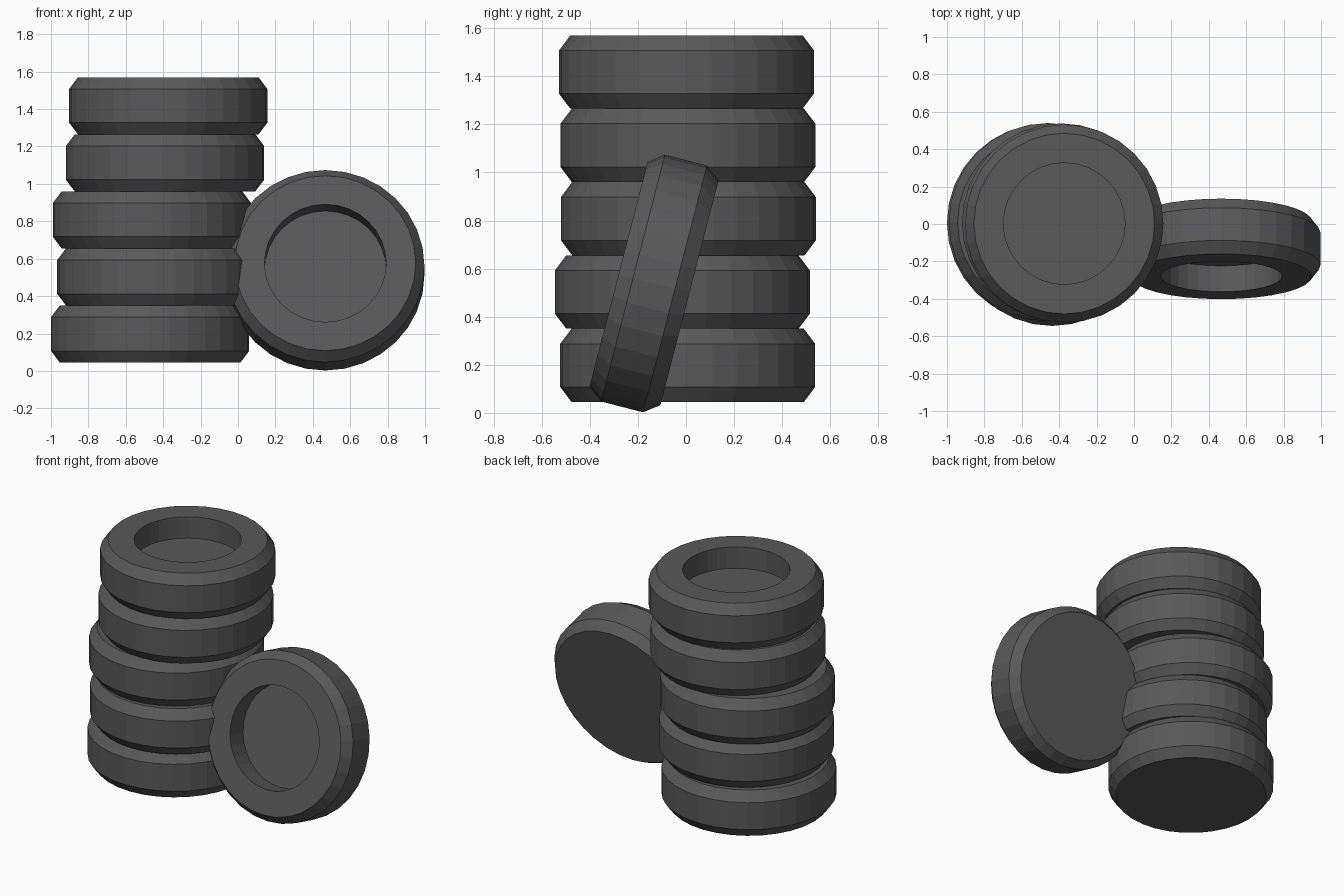
import bpy, bmesh
from math import cos, sin, pi, radians

cube = bpy.data.objects.get("Cube")
if cube:
    bpy.data.objects.remove(cube)

SIDES = 32
HALF = 0.1525       # half the tyre width
# Radius and height of each ring, from the back face over the tread to the hub floor
PROFILE = [(0.483, -HALF), (0.53, -0.09), (0.53, 0.09), (0.483, HALF),
           (0.325, HALF), (0.325, 0.01)]

rubber = bpy.data.materials.new("dark grey rubber")
rubber.use_nodes = True
colour = (0.1, 0.1, 0.102, 1)
rubber.diffuse_color = colour
rubber.node_tree.nodes["Principled BSDF"].inputs["Base Color"].default_value = colour


def tyre_mesh():
    """Spin the profile into a closed, flat-shaded tyre with a recessed hub."""
    bm = bmesh.new()
    rings = [[bm.verts.new((r * cos(2 * pi * i / SIDES), r * sin(2 * pi * i / SIDES), z))
              for i in range(SIDES)] for r, z in PROFILE]
    for low, high in zip(rings, rings[1:]):
        for i in range(SIDES):
            j = (i + 1) % SIDES
            bm.faces.new((low[i], low[j], high[j], high[i]))
    bm.faces.new(rings[0][::-1])
    bm.faces.new(rings[-1])
    bmesh.ops.recalc_face_normals(bm, faces=bm.faces)
    mesh = bpy.data.meshes.new("tyre")
    bm.to_mesh(mesh)
    bm.free()
    mesh.materials.append(rubber)
    return mesh


mesh = tyre_mesh()


def add_tyre(name, location, tilt=0):
    ob = bpy.data.objects.new(name, mesh)
    ob.location = location
    ob.rotation_euler.x = tilt
    bpy.context.collection.objects.link(ob)


# Uneven stack, bottom to top
offsets = [(-0.47, 0.007), (-0.437, -0.015), (-0.46, 0.01), (-0.39, 0.008), (-0.373, 0.002)]
for n, (x, y) in enumerate(offsets):
    add_tyre(f"stacked_tyre_{n + 1}", (x, y, 0.045 + HALF * (2 * n + 1)))

# Single tyre leaning back beside the stack
add_tyre("leaning_tyre", (0.467, -0.133, 0.538), radians(75.5))
